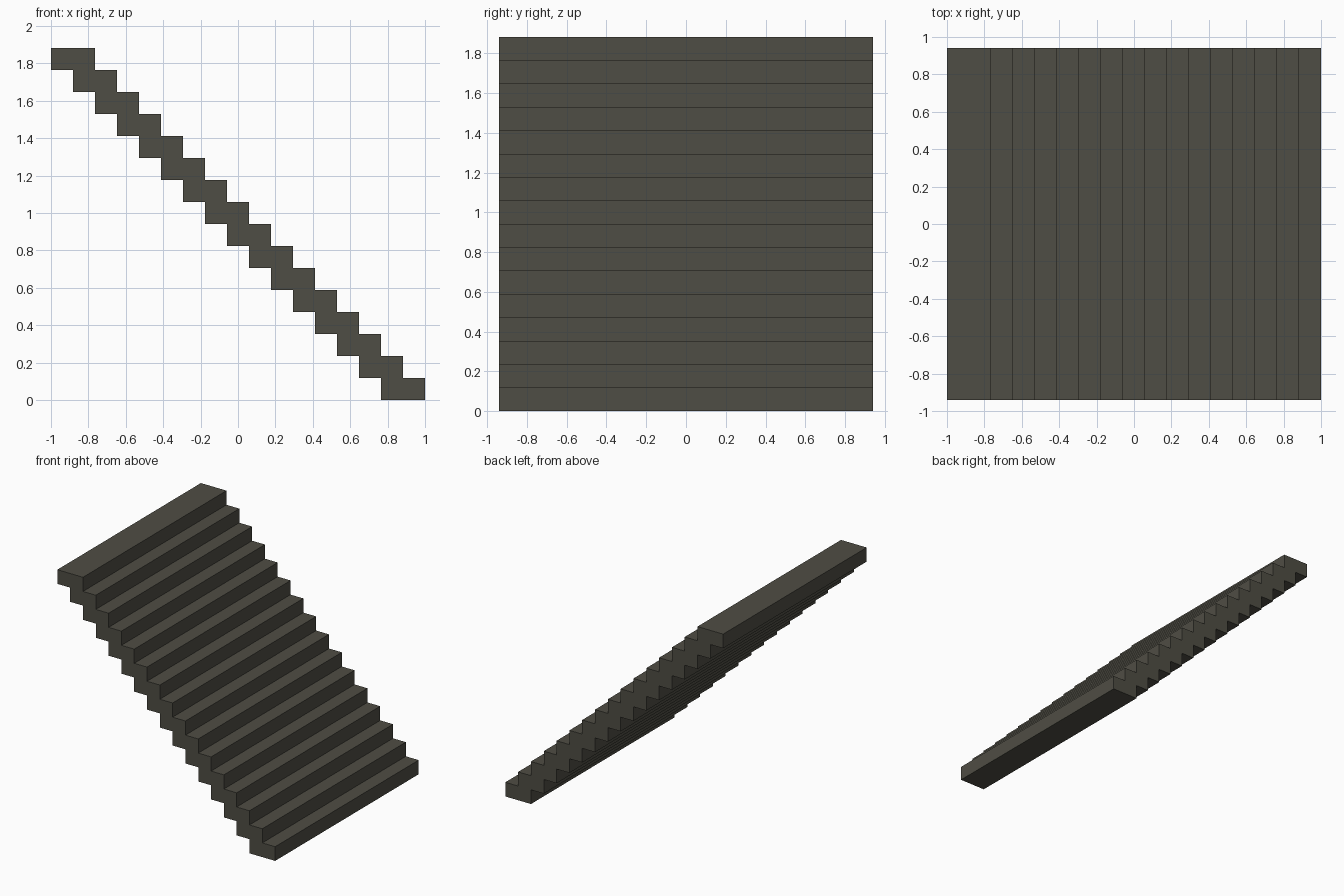
import bpy, bmesh

if "Cube" in bpy.data.objects:
    bpy.data.objects.remove(bpy.data.objects["Cube"])

STEPS = 16
S = 2 / (STEPS + 1)        # rise and run of one step
HALF = STEPS * S / 2       # half the stair width

stone = bpy.data.materials.new("dark_olive_grey")
stone.diffuse_color = (0.078, 0.075, 0.058, 1)
stone.use_nodes = True
stone.node_tree.nodes["Principled BSDF"].inputs["Base Color"].default_value = stone.diffuse_color

# Side profile: treads going down, then the stepped underside going back up
profile = []
for i in range(STEPS):
    x, top = -1 + (i + 2) * S, (STEPS - i) * S
    profile += [(x, top), (x, top - S)]
for i in reversed(range(STEPS)):
    x, top = -1 + i * S, (STEPS - i) * S
    profile += [(x, top - S), (x, top)]

# Extrude the profile across the width
bm = bmesh.new()
side = bm.faces.new([bm.verts.new((x, -HALF, z)) for x, z in profile])
ext = bmesh.ops.extrude_face_region(bm, geom=[side], use_keep_orig=True)
moved = [g for g in ext["geom"] if isinstance(g, bmesh.types.BMVert)]
bmesh.ops.translate(bm, verts=moved, vec=(0, 2 * HALF, 0))
bmesh.ops.recalc_face_normals(bm, faces=bm.faces)

mesh = bpy.data.meshes.new("staircase")
bm.to_mesh(mesh)
bm.free()
mesh.materials.append(stone)
bpy.context.collection.objects.link(bpy.data.objects.new("staircase", mesh))
